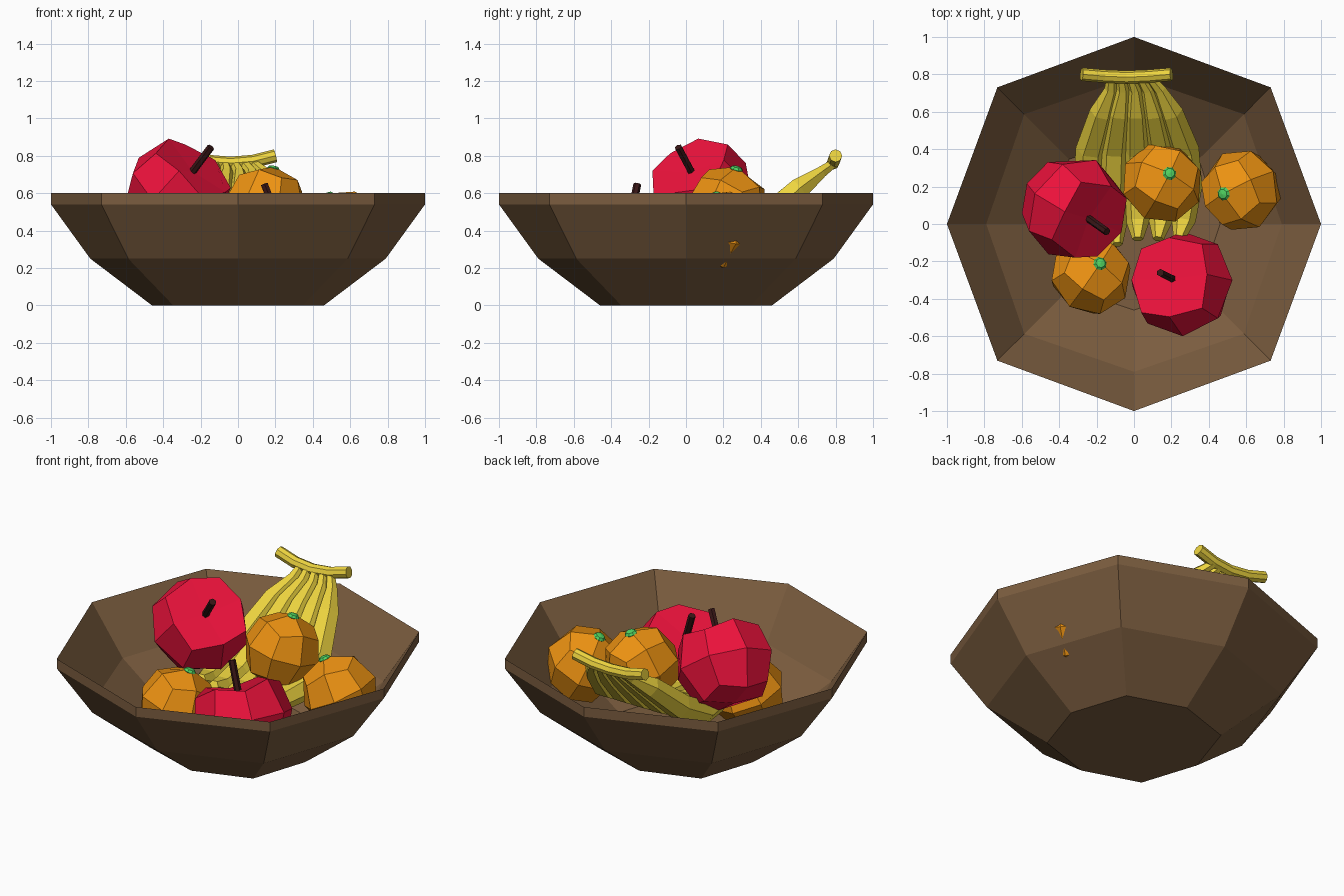
import bpy, bmesh, math
from mathutils import Vector, Matrix

if "Cube" in bpy.data.objects:
    bpy.data.objects.remove(bpy.data.objects["Cube"])


def material(name, rgb):
    m = bpy.data.materials.new(name)
    m.diffuse_color = (*rgb, 1)
    m.use_nodes = True
    m.node_tree.nodes["Principled BSDF"].inputs["Base Color"].default_value = m.diffuse_color
    return m


WOOD = material("wood", (0.20, 0.11, 0.05))
RED = material("apple_red", (0.85, 0.006, 0.045))
ORANGE = material("orange_peel", (0.85, 0.29, 0.006))
GREEN = material("green", (0.08, 0.65, 0.12))
YELLOW = material("banana_yellow", (0.85, 0.66, 0.05))
BROWN = material("stem_brown", (0.04, 0.008, 0.008))


def finish(bm, name, mat, matrix=None):
    bmesh.ops.recalc_face_normals(bm, faces=bm.faces)
    if matrix:
        bm.transform(matrix)
    me = bpy.data.meshes.new(name)
    bm.to_mesh(me)
    bm.free()
    me.materials.append(mat)
    ob = bpy.data.objects.new(name, me)
    bpy.context.collection.objects.link(ob)
    return ob


def loft(rings, name, mat):
    """Skin a list of equal-length point rings and cap both ends."""
    bm = bmesh.new()
    vs = [[bm.verts.new(p) for p in ring] for ring in rings]
    n = len(vs[0])
    for a, b in zip(vs, vs[1:]):
        for i in range(n):
            j = (i + 1) % n
            bm.faces.new((a[i], a[j], b[j], b[i]))
    bm.faces.new(vs[0][::-1])
    bm.faces.new(vs[-1])
    return finish(bm, name, mat)


def tube(path, radii, sides, name, mat, side=Vector((1, 0, 0))):
    """Sweep a polygon along a path, keeping its side axis steady."""
    pts = [Vector(p) for p in path]
    rings = []
    for i, p in enumerate(pts):
        t = (pts[min(i + 1, len(pts) - 1)] - pts[max(i - 1, 0)]).normalized()
        u = (side - t * side.dot(t)).normalized()
        w = t.cross(u)
        rings.append([p + radii[i] * (u * math.cos(a) + w * math.sin(a))
                      for a in (2 * math.pi * k / sides for k in range(sides))])
    return loft(rings, name, mat)


def placed(center, axis, twist=0):
    rot = Vector(axis).to_track_quat('Z', 'Y').to_matrix().to_4x4()
    return Matrix.Translation(center) @ rot @ Matrix.Rotation(twist, 4, 'Z')


def quad_ball(r):
    """Cube with each face split in four, pushed out to a sphere."""
    bm = bmesh.new()
    bmesh.ops.create_cube(bm, size=2)
    bmesh.ops.subdivide_edges(bm, edges=bm.edges, cuts=1, use_grid_fill=True)
    for v in bm.verts:
        v.co = v.co.normalized() * r
    return bm


# Bowl: octagonal shell, outer wall up then inner wall down
def octagon(r, d, z):
    return [((r if k % 2 == 0 else d) * math.cos(k * math.pi / 4),
             (r if k % 2 == 0 else d) * math.sin(k * math.pi / 4), z) for k in range(8)]


profile = [(0.46, 0.49, 0), (0.79, 0.83, 0.25), (1.0, 1.033, 0.54)]
loft([octagon(r, d, z) for r, d, z in profile] +
     [octagon(r, d, z + 0.06) for r, d, z in reversed(profile)], "bowl", WOOD)


# Apples: dented ball with a short stem
def apple(i, center, axis, twist):
    r = 0.285
    m = placed(center, axis, twist)
    bm = quad_ball(r)
    for v in bm.verts:
        pole = math.hypot(v.co.x, v.co.y) < 0.01
        k = 1 + 0.1 * v.co.z / r
        v.co.x *= k
        v.co.y *= k
        if pole:
            v.co.z *= 0.55 if v.co.z > 0 else 0.8
    finish(bm, f"apple_{i}", RED, m)
    tube([m @ Vector((0, 0, 0.14)), m @ Vector((0, 0, 0.335))], [0.021, 0.021], 6,
         f"apple_stem_{i}", BROWN, m.to_3x3() @ Vector((1, 0, 0)))


apple(1, (-0.33, 0.09, 0.60), (0.55, -0.39, 0.73), 0.2)
apple(2, (0.26, -0.32, 0.34), (-0.12, 0.06, 0.31), 0.5)


# Oranges: ball with a small green button at the pole
def orange(i, center, axis, twist):
    m = placed(center, axis, twist)
    finish(quad_ball(0.222), f"orange_{i}", ORANGE, m)
    bm = bmesh.new()
    bmesh.ops.create_uvsphere(bm, u_segments=8, v_segments=4, radius=0.037)
    bmesh.ops.scale(bm, vec=(1, 1, 0.5), verts=bm.verts)
    finish(bm, f"orange_button_{i}", GREEN, m @ Matrix.Translation((0, 0, 0.208)))


orange(1, (0.15, 0.22, 0.53), (0.04, 0.05, 0.2), 0.2)
orange(2, (0.572, 0.18, 0.40), (-0.1, -0.02, 0.2), 0.3)
orange(3, (-0.23, -0.27, 0.28), (0.05, 0.06, 0.2), 0.1)

# Bananas: five fanned, tapered tubes curling up at the tips
# spine: fan spread, y, z, radius
spine = [(0.40, 0.79, 0.76, 0.025), (0.52, 0.72, 0.71, 0.035), (0.74, 0.60, 0.62, 0.065),
         (1.0, 0.40, 0.44, 0.080), (1.06, 0.20, 0.33, 0.080), (0.98, 0.02, 0.32, 0.065),
         (0.88, -0.08, 0.37, 0.030)]
for i in range(5):
    x = (i - 2) * 0.125
    lag = -0.03 * (i == 1)
    tube([(0.02 * min(1, k * 0.3) + x * s - 0.02 * (k == 0), y + lag * (k > 3), z)
          for k, (s, y, z, r) in enumerate(spine)],
         [p[3] for p in spine], 6, f"banana_{i + 1}", YELLOW)

# Crown bar joining the bananas, sagging in the middle
tube([(-0.28, 0.80, 0.80), (-0.16, 0.79, 0.77), (-0.04, 0.785, 0.76),
      (0.08, 0.79, 0.77), (0.20, 0.80, 0.80)],
     [0.035] * 5, 8, "banana_crown", YELLOW, Vector((0, 1, 0)))
